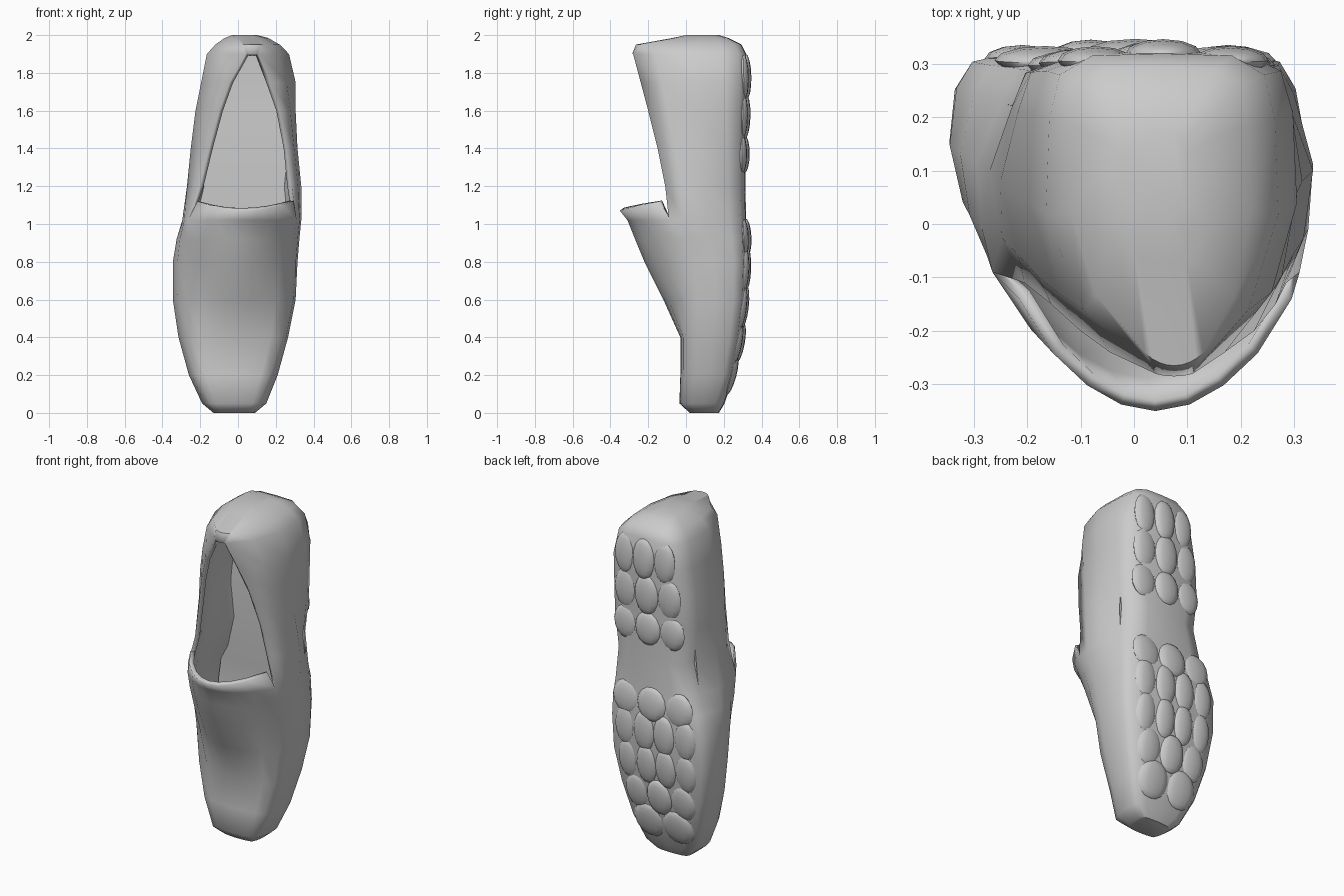
import bpy, bmesh, math
from mathutils import Matrix

if "Cube" in bpy.data.objects:
    bpy.data.objects.remove(bpy.data.objects["Cube"])

# z, left, right, sole y, rim left x, rim right x, rim y, front centre y
ROWS = [
    (0.00, -.13, .09, .17, -.11, .07, .03, .02),
    (0.05, -.19, .15, .20, -.15, .11, -.02, -.035),
    (0.20, -.26, .21, .25, -.22, .17, .00, -.03),
    (0.40, -.315, .265, .29, -.255, .235, .00, -.03),
    (0.60, -.345, .305, .315, -.27, .27, .00, -.12),
    (0.80, -.345, .315, .325, -.275, .29, -.03, -.22),
    (0.92, -.325, .325, .32, -.275, .30, -.06, -.27),
    (1.02, -.295, .335, .315, -.265, .31, -.09, -.31),
    (1.20, -.27, .335, .31, -.205, .285, -.11, 0),
    (1.40, -.25, .315, .31, -.155, .265, -.15, 0),
    (1.60, -.225, .305, .315, -.10, .225, -.20, 0),
    (1.75, -.195, .305, .32, -.045, .17, -.24, 0),
    (1.90, -.165, .27, .315, .04, .11, -.28, -.285),
    (1.95, -.12, .22, .29, .02, .13, -.24, -.265),
    (1.985, -.07, .16, .22, .00, .11, -.06, -.07),
    (2.00, -.03, .10, .17, .02, .08, .00, .00),
]
VAMP_END, HEEL_START, NF = 7, 12, 7


def mix(a, b, t):
    return a + (b - a) * t


def sample(z):
    for a, b in zip(ROWS, ROWS[1:]):
        if z <= b[0]:
            t = (z - a[0]) / (b[0] - a[0])
            return [mix(p, q, t) for p, q in zip(a, b)]


def finish(name, bm):
    me = bpy.data.meshes.new(name)
    bm.to_mesh(me)
    bm.free()
    ob = bpy.data.objects.new(name, me)
    bpy.context.collection.objects.link(ob)
    bpy.ops.object.select_all(action='DESELECT')
    ob.select_set(True)
    bpy.context.view_layer.objects.active = ob
    bpy.ops.object.shade_smooth_by_angle(angle=math.radians(50))
    return ob


def wrap(row):
    """Section from the left rim, round the sole, to the right rim."""
    z, xl, xr, yb, fl, fr, yf, _ = row
    w = xr - xl
    pinch = .06 * math.exp(-((z - 1.15) / .2) ** 2)
    ym = mix(yf, yb, .5)

    def side(x, f, s):
        return [(f, yf, z), (mix(f, x, .65), mix(yf, ym, .4), z), (x, ym, z),
                (x + s * (pinch + .015 * w), mix(ym, yb, .6), z),
                (x + s * (pinch + .06 * w), mix(ym, yb, .88), z),
                (x + s * (pinch + .2 * w), yb, z)]
    return side(xl, fl, 1) + [((xl + xr) / 2, yb + .004, z)] + side(xr, fr, -1)[::-1]


def front(row):
    """Section across the front, from right rim back to left rim."""
    z, _, _, _, fl, fr, yf, yc = row
    ts = [k / (NF + 1) for k in range(NF, 0, -1)]
    return [(mix(fl, fr, t), mix(yf, yc, math.sin(math.pi * t) ** .75), z) for t in ts]


# Upper: one lofted skin with an opening between vamp and heel collar
bm = bmesh.new()
rings = []
for i, row in enumerate(ROWS):
    pts = wrap(row)
    if i <= VAMP_END or i >= HEEL_START:
        pts += front(row)
    rings.append([bm.verts.new(p) for p in pts])
NU = len(wrap(ROWS[0]))
for a, b in zip(rings, rings[1:]):
    closed = len(a) == len(b) > NU
    n = len(a) if closed else NU - 1
    for k in range(n):
        m = (k + 1) % len(a) if closed else k + 1
        bm.faces.new((a[k], a[m], b[m], b[k]))
bm.faces.new(rings[0])
bm.faces.new(rings[-1])
# Flared lip at the top of the vamp
base = rings[VAMP_END][NU - 1:] + [rings[VAMP_END][0]]
lip = []
for k in range(NF + 2):
    t = 1 - k / (NF + 1)
    s = math.sin(math.pi * t)
    lip.append(bm.verts.new((mix(-.215, .295, t), mix(-.14, -.35, s ** .75),
                             mix(1.12, 1.07, s))))
for k in range(NF + 1):
    bm.faces.new((base[k], base[k + 1], lip[k + 1], lip[k]))
bmesh.ops.recalc_face_normals(bm, faces=bm.faces)
low = min(bm.faces, key=lambda f: f.calc_center_median().z)
if low.normal.z > 0:
    bmesh.ops.reverse_faces(bm, faces=bm.faces)
upper = finish("shoe_upper", bm)
mod = upper.modifiers.new("thickness", 'SOLIDIFY')
mod.thickness = .025
mod.offset = -1

# Insole inside the opening
bm = bmesh.new()
strips = []
for row in ROWS[3:13]:
    z, xl, xr, yb = row[:4]
    strips.append([bm.verts.new((mix(xl, xr, t), yb - .09, z)) for t in (.08, .5, .92)])
for a, b in zip(strips, strips[1:]):
    for k in range(2):
        bm.faces.new((a[k], a[k + 1], b[k + 1], b[k]))
finish("insole", bm)

# Tread pads: soft lozenges in rows on heel and ball
bm = bmesh.new()
PADS = [(.20, 2, .11), (.37, 3, .11), (.56, 4, .12), (.76, 4, .12), (.93, 3, .10),
        (1.37, 3, .10), (1.57, 3, .12), (1.78, 3, .12)]
for z, count, rz in PADS:
    r = sample(z)
    slope = (sample(z + .05)[3] - sample(z - .05)[3]) / .1
    cx, width = (r[1] + r[2]) / 2, (r[2] - r[1]) * .78
    step = width / count
    for k in range(count):
        x = cx + (k - (count - 1) / 2) * step
        drop = .02 * abs(x - cx) / (width / 2)
        bmesh.ops.create_uvsphere(
            bm, u_segments=12, v_segments=8, radius=1,
            matrix=Matrix.Translation((x, r[3] - drop, z))
            @ Matrix.Rotation(-math.atan(slope), 4, 'X')
            @ Matrix.Diagonal((step * .56, .027, rz, 1)))
finish("tread_pads", bm)
